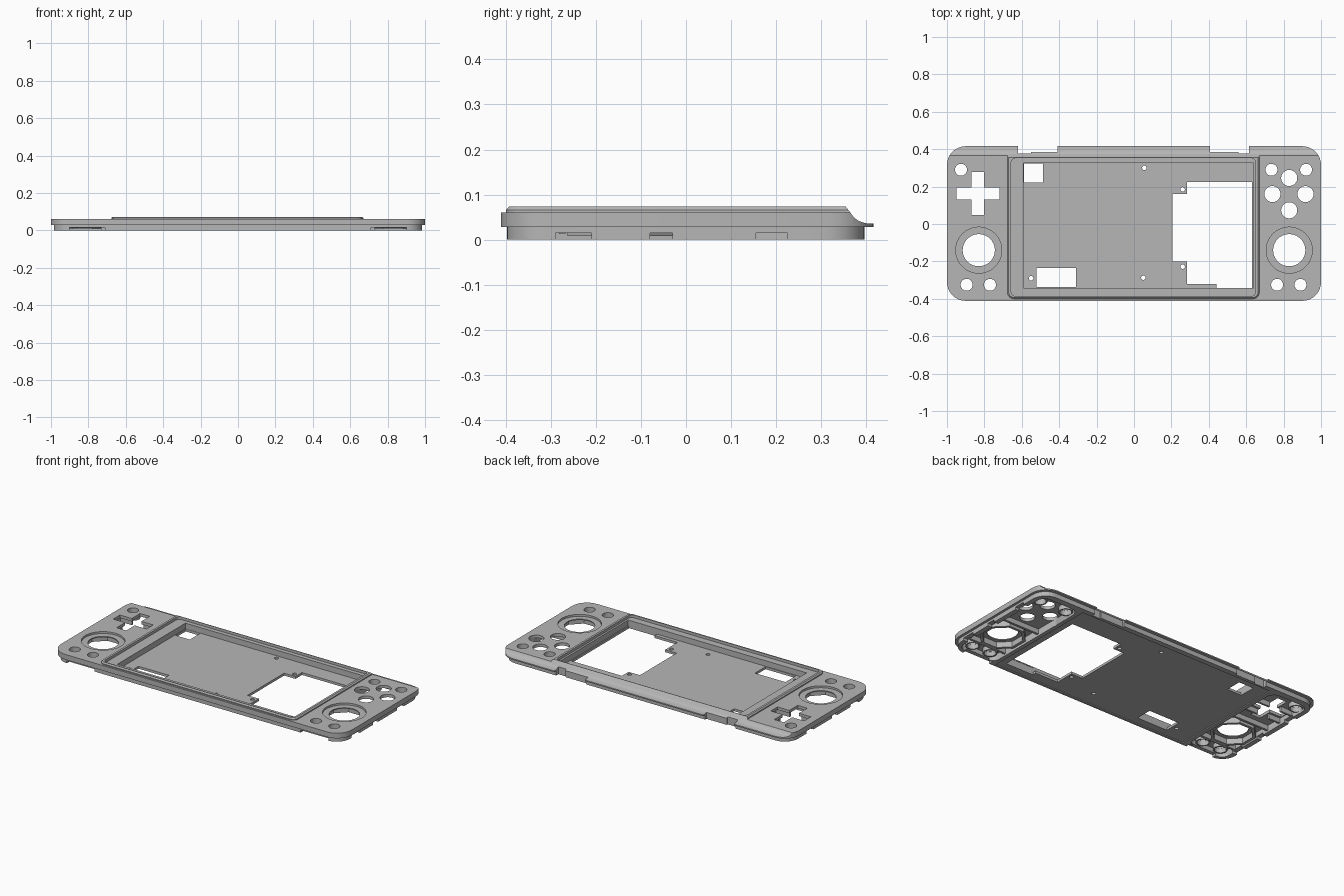
import bpy, bmesh, math

old = bpy.data.objects.get("Cube")
if old:
    bpy.data.objects.remove(old, do_unlink=True)

grey = bpy.data.materials.new("warm_grey_plastic")
grey.use_nodes = True
tone = (0.47, 0.47, 0.47, 1)
grey.diffuse_color = tone
grey.node_tree.nodes["Principled BSDF"].inputs["Base Color"].default_value = tone


def loft(name, rings):
    """Solid through matching rings of points, capped at both ends."""
    bm = bmesh.new()
    loops = [[bm.verts.new(p) for p in ring] for ring in rings]
    n = len(loops[0])
    for a, b in zip(loops, loops[1:]):
        for i in range(n):
            j = (i + 1) % n
            bm.faces.new((a[i], a[j], b[j], b[i]))
    bm.faces.new(loops[0][::-1])
    bm.faces.new(loops[-1])
    bmesh.ops.recalc_face_normals(bm, faces=bm.faces)
    mesh = bpy.data.meshes.new(name)
    bm.to_mesh(mesh)
    bm.free()
    mesh.materials.append(grey)
    ob = bpy.data.objects.new(name, mesh)
    bpy.context.collection.objects.link(ob)
    return ob


def rounded(x0, x1, y0, y1, r, inset=0.0, seg=8):
    """Rounded rectangle outline, optionally inset."""
    pts = []
    corners = ((x1 - r, y1 - r), (x0 + r, y1 - r), (x0 + r, y0 + r), (x1 - r, y0 + r))
    for k, (cx, cy) in enumerate(corners):
        for i in range(seg + 1):
            a = math.pi / 2 * (k + i / seg)
            pts.append((cx + (r - inset) * math.cos(a), cy + (r - inset) * math.sin(a)))
    return pts


def slab(name, rect, r, levels):
    """Rounded slab; levels are (z, inset) pairs."""
    return loft(name, [[(x, y, z) for x, y in rounded(*rect, r, inset)] for z, inset in levels])


def box(x0, x1, y0, y1, z0=-0.1, z1=0.2, name="block"):
    xy = ((x0, y0), (x1, y0), (x1, y1), (x0, y1))
    return loft(name, [[(x, y, z) for x, y in xy] for z in (z0, z1)])


def drum(x, y, r, z0=-0.1, z1=0.2, seg=32, name="drum"):
    ang = [2 * math.pi * (i + 0.5) / seg for i in range(seg)]
    return loft(name, [[(x + r * math.cos(a), y + r * math.sin(a), z) for a in ang]
                       for z in (z0, z1)])


def combine(target, other, op="DIFFERENCE"):
    mod = target.modifiers.new("cut", 'BOOLEAN')
    mod.operation = op
    mod.solver = 'EXACT'
    mod.object = other
    bpy.context.view_layer.objects.active = target
    bpy.ops.object.modifier_apply(modifier=mod.name)
    bpy.data.objects.remove(other, do_unlink=True)


# Main plate, lower lip and raised screen bezel
body = slab("faceplate", (-1, 1, -0.411, 0.416), 0.1, [(0.028, 0), (0.06, 0)])
lip = slab("lip", (-0.985, 0.985, -0.398, 0.397), 0.09, [(0, 0), (0.035, 0)])
combine(body, lip, "UNION")
bezel = slab("bezel", (-0.677, 0.67, -0.4, 0.4), 0.035,
             [(0.05, 0), (0.066, 0), (0.073, 0.007)])
combine(body, bezel, "UNION")

# Concave scoop along the back edge
scoop = [(0.35, 0.1), (0.355, 0.073), (0.365, 0.06), (0.373, 0.049),
         (0.384, 0.041), (0.4, 0.036), (0.44, 0.0345), (0.44, 0.1)]
combine(body, loft("scoop", [[(x, y, z) for y, z in scoop] for x in (-1.1, 1.1)]))

# Trigger notches in the back edge
for x0, x1, xs in ((-0.62, -0.41, -0.55), (0.405, 0.615, 0.56)):
    combine(body, box(x0, x1, 0.385, 0.5))
    step = (x0, xs) if xs < 0 else (xs, x1)
    combine(body, box(*step, 0.376, 0.5))

# Glass seat, screen pocket and shallow recess under the floor
combine(body, slab("seat", (-0.657, 0.65, -0.386, 0.352), 0.025, [(0.056, 0), (0.2, 0)]))
combine(body, box(-0.59, 0.638, -0.343, 0.326, 0.021, 0.2))
combine(body, box(-0.675, 0.675, -0.385, 0.365, -0.1, 0.006))

# Hollow undersides of the two grips
for s in (-1, 1):
    x0, x1 = sorted((s * 0.7, s * 0.955))
    combine(body, slab("hollow", (x0, x1, -0.373, 0.358), 0.05, [(-0.1, 0), (0.042, 0)]))

# Clearance slots in the lower lip
for s in (-1, 1):
    x0, x1 = sorted((s * 0.71, s * 0.9))
    combine(body, box(x0, x1, -0.5, -0.37, -0.1, 0.015))
    x0, x1 = sorted((s * 0.94, s * 1.1))
    for y0, y1 in ((-0.29, -0.21), (-0.08, -0.03), (0.155, 0.225)):
        combine(body, box(x0, x1, y0, y1, -0.1, 0.015))

# Floor openings: large cutout and two small windows
openings = ((0.283, 0.632, -0.32, 0.225), (0.205, 0.32, -0.2, 0.16),
            (0.44, 0.632, -0.345, -0.3), (-0.587, -0.487, 0.222, 0.324),
            (-0.52, -0.31, -0.338, -0.235))
for o in openings:
    combine(body, box(*o, -0.1, 0.05))

# Screw holes in the floor
for x, y in ((0.055, 0.3), (0.26, 0.185), (0.26, -0.228), (0.05, -0.287), (-0.55, -0.29)):
    combine(body, drum(x, y, 0.012, -0.1, 0.05, 16))

# Direction pad opening
combine(body, box(-0.95, -0.72, 0.13, 0.196))
combine(body, box(-0.868, -0.802, 0.047, 0.278))

# Stick wells: wide dish over a through hole
for s in (-1, 1):
    combine(body, drum(s * 0.83, -0.14, 0.123, 0.048, 0.2, 48))
    combine(body, drum(s * 0.83, -0.14, 0.086, seg=48))

# Button holes
small = ((-0.925, 0.29), (-0.895, -0.325), (-0.77, -0.325),
         (0.735, 0.29), (0.92, 0.29), (0.765, -0.325), (0.89, -0.325))
large = ((0.83, 0.246), (0.74, 0.16), (0.917, 0.16), (0.83, 0.073))
for x, y in small:
    combine(body, drum(x, y, 0.032))
for x, y in large:
    combine(body, drum(x, y, 0.043))

# Underside ribs: octagonal stick collars, button collars and cross walls
for s, side in ((-1, "right"), (1, "left")):
    ring = drum(s * 0.83, -0.14, 0.133, 0.008, 0.044, 8, side + "_stick_collar")
    combine(ring, drum(s * 0.83, -0.14, 0.115, seg=8))
    x0, x1 = sorted((s * 0.69, s * 0.965))
    box(x0, x1, -0.282, -0.268, 0.012, 0.044, side + "_front_rib")
    box(x0, x1, 0.0, 0.014, 0.012, 0.044, side + "_middle_rib")
for i, (x, y) in enumerate(small):
    collar = drum(x, y, 0.041, 0.014, 0.044, 24, "button_collar_%d" % i)
    combine(collar, drum(x, y, 0.033, seg=24))

# Direction pad guide walls
for i, y in enumerate((0.105, 0.208)):
    for x0, x1 in ((-0.96, -0.875), (-0.795, -0.69)):
        box(x0, x1, y, y + 0.012, 0.012, 0.044, "pad_guide_%d" % i)

# Crisp machined edges with smooth rounds
bpy.ops.object.select_all(action='DESELECT')
body.select_set(True)
bpy.context.view_layer.objects.active = body
bpy.ops.object.shade_smooth_by_angle(angle=math.radians(25))
